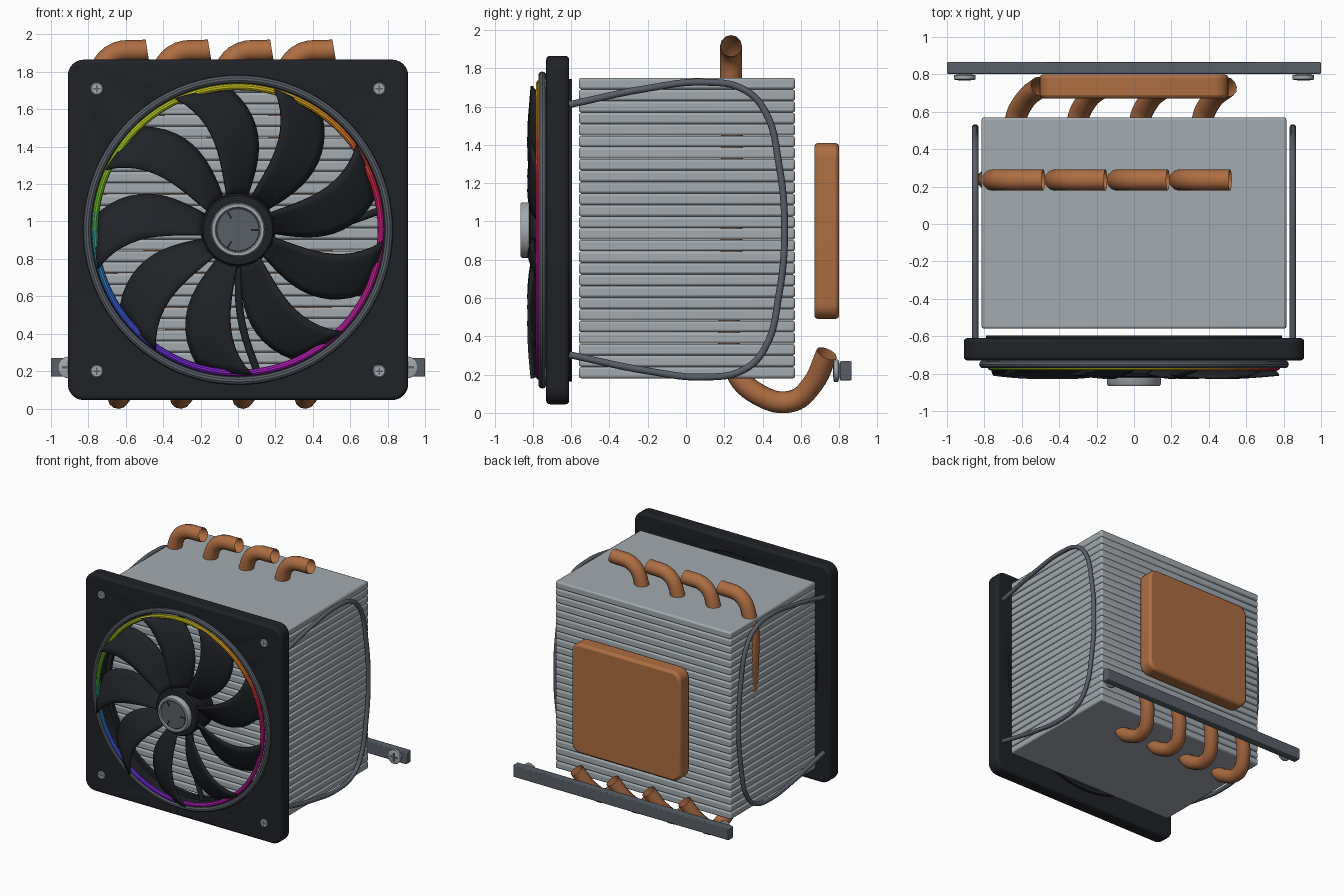
import bpy, bmesh, math
from mathutils import Vector, Matrix

if "Cube" in bpy.data.objects:
    bpy.data.objects.remove(bpy.data.objects["Cube"])

CZ = 0.955  # height of the fan axis


def material(name, rgb):
    m = bpy.data.materials.new(name)
    m.diffuse_color = (*rgb, 1)
    m.use_nodes = True
    m.node_tree.nodes["Principled BSDF"].inputs["Base Color"].default_value = m.diffuse_color
    return m


BLACK = material("black_plastic", (0.014, 0.016, 0.02))
FIN = material("aluminium", (0.36, 0.40, 0.43))
STEEL = material("dark_steel", (0.10, 0.115, 0.14))
SILVER = material("silver", (0.36, 0.39, 0.42))
COPPER = material("copper", (0.42, 0.155, 0.055))


def activate(ob):
    bpy.ops.object.select_all(action='DESELECT')
    ob.select_set(True)
    bpy.context.view_layer.objects.active = ob


def finish(name, bm, mat, smooth=True):
    bmesh.ops.recalc_face_normals(bm, faces=bm.faces)
    me = bpy.data.meshes.new(name)
    bm.to_mesh(me)
    bm.free()
    ob = bpy.data.objects.new(name, me)
    bpy.context.collection.objects.link(ob)
    me.materials.append(mat)
    if smooth:
        activate(ob)
        bpy.ops.object.shade_smooth_by_angle(angle=math.radians(35))
    return ob


def bevel(ob, width, segments=2):
    m = ob.modifiers.new("bevel", 'BEVEL')
    m.width, m.segments, m.limit_method = width, segments, 'ANGLE'
    m.angle_limit = math.radians(40)


def plate(name, x, y, z, mat, corner=0.0, edge=0.01):
    """Box from ranges; corners rounded about the y axis, then edges softened."""
    bm = bmesh.new()
    bmesh.ops.create_cube(bm, size=1)
    for v in bm.verts:
        v.co = Vector([a + (b - a) * (c + 0.5) for (a, b), c in zip((x, y, z), v.co)])
    if corner:
        es = [e for e in bm.edges if abs(e.verts[0].co.y - e.verts[1].co.y) > 1e-4]
        bmesh.ops.bevel(bm, geom=es, offset=corner, segments=6, profile=0.5, affect='EDGES')
    ob = finish(name, bm, mat)
    if edge:
        bevel(ob, edge)
    return ob


def lathe(name, profile, mat, x=0, z=CZ, closed=False, seg=64):
    """Spin (radius, y) points about an axis parallel to y."""
    bm = bmesh.new()
    rings = [[bm.verts.new((x + r * math.cos(k * math.tau / seg), y,
                            z + r * math.sin(k * math.tau / seg))) for k in range(seg)]
             for r, y in profile]
    pairs = list(zip(rings, rings[1:])) + ([(rings[-1], rings[0])] if closed else [])
    for a, b in pairs:
        for k in range(seg):
            n = (k + 1) % seg
            bm.faces.new((a[k], a[n], b[n], b[k]))
    if not closed:
        bm.faces.new(rings[0])
        bm.faces.new(rings[-1])
    return finish(name, bm, mat)


def circle(r, y, rad, n=10):
    return [(r + rad * math.cos(i * math.tau / n), y + rad * math.sin(i * math.tau / n)) for i in range(n)]


def tube(name, pts, rad, mat, caps=False):
    cu = bpy.data.curves.new(name, 'CURVE')
    cu.dimensions = '3D'
    cu.bevel_depth, cu.bevel_resolution, cu.resolution_u = rad, 4, 6
    cu.use_fill_caps = caps
    sp = cu.splines.new('BEZIER')
    sp.bezier_points.add(len(pts) - 1)
    for bp, p in zip(sp.bezier_points, pts):
        bp.co = p
        bp.handle_left_type = bp.handle_right_type = 'AUTO'
    ob = bpy.data.objects.new(name, cu)
    bpy.context.collection.objects.link(ob)
    cu.materials.append(mat)
    activate(ob)
    bpy.ops.object.convert(target='MESH')
    bpy.ops.object.shade_smooth_by_angle(angle=math.radians(50))


def screw(name, x, z, r, y0, y1):
    """Pan head facing -y with a cross recess mark."""
    lathe(name, [(r * 0.55, y1), (r, y1 - 0.25 * (y1 - y0)), (r, y0 + 0.004), (r * 0.85, y0)], SILVER, x, z, seg=24)
    a, b = r * 0.6, r * 0.12
    plate(name + "_slot_a", (x - a, x + a), (y0 - .002, y0 + .004), (z - b, z + b), STEEL, edge=0)
    plate(name + "_slot_b", (x - b, x + b), (y0 - .002, y0 + .004), (z - a, z + a), STEEL, edge=0)


# Fin stack
N = 26
pitch = (1.75 - 0.18) / N
for i in range(N):
    z0 = 0.18 + i * pitch
    plate(f"fin_{i + 1}", (-.815, .815), (-.56, .57), (z0, z0 + pitch - 0.001), FIN, edge=0.013)

# Copper contact plate
plate("contact_plate", (-.505, .505), (.67, .80), (.49, 1.41), COPPER, corner=0.08, edge=0.02)

# Heat pipes: up through the fins, hooked at both ends
PIPE = [(-.485, .235, 1.917), (-.68, .235, 1.885), (-.755, .235, 1.74), (-.777, .24, 1.4),
        (-.70, .24, .7), (-.645, .26, .22), (-.635, .38, .095), (-.635, .55, .06),
        (-.585, .66, .15), (-.50, .735, .31)]
for i in range(4):
    tube(f"heat_pipe_{i + 1}", [(x + i * 0.333, y, z) for x, y, z in PIPE], 0.057, COPPER)

# Mounting bar and its screws
plate("mounting_bar", (-1, 1), (.803, .865), (.17, .27), STEEL, edge=0.006)
for s in (-1, 1):
    screw(f"bar_screw_{s}", s * 0.905, 0.22, 0.058, 0.77, 0.803)

# Wire fan clips on both sides
WIRE = [(-.61, 1.61), (-.2, 1.695), (.1, 1.727), (.3, 1.69), (.41, 1.58), (.485, 1.3), (.515, .955)]
WIRE += [(y, 2 * 0.957 - z) for y, z in WIRE[-2::-1]]
for s in (-1, 1):
    tube(f"wire_clip_{s}", [(s * 0.849, y, z) for y, z in WIRE], 0.018, STEEL, True)

# Fan frame with a round opening
frame = plate("fan_frame", (-.91, .91), (-.73, -.61), (CZ - .91, CZ + .91), BLACK, corner=0.085, edge=0)
cutter = lathe("opening_cutter", [(0.785, -1), (0.785, -.4)], BLACK, seg=96)
cutter.hide_render = True
cut = frame.modifiers.new("opening", 'BOOLEAN')
cut.operation, cut.object, cut.solver = 'DIFFERENCE', cutter, 'EXACT'
activate(frame)
bpy.ops.object.modifier_apply(modifier="opening")
bpy.data.objects.remove(cutter)
bevel(frame, 0.02, 3)
lathe("rear_lip", [(.79, -.63), (.79, -.595), (.755, -.595), (.755, -.63)], BLACK, closed=True)
for sx in (-1, 1):
    for sz in (-1, 1):
        screw(f"frame_screw_{sx}_{sz}", sx * 0.755, CZ + sz * 0.755, 0.034, -.737, -.725)

# Grey trim ring
lathe("trim_ring", circle(0.806, -.75, 0.022), STEEL, closed=True, seg=96)

# Rainbow light ring: (angle, colour) stops blended around the circle
STOPS = [(0, (.78, .13, .52)), (20, (.80, .15, .25)), (42, (.82, .45, .15)), (85, (.78, .72, .13)),
         (140, (.65, .76, .15)), (170, (.38, .70, .15)), (187, (.15, .55, .62)), (212, (.2, .35, .8)),
         (245, (.42, .16, .8)), (290, (.72, .14, .72)), (360, (.78, .13, .52))]
led = lathe("light_ring", circle(0.765, -.765, 0.018), BLACK, closed=True, seg=96)
led.data.materials.clear()
for k in range(48):
    a = (k + 0.5) * 7.5
    for (a0, c0), (a1, c1) in zip(STOPS, STOPS[1:]):
        if a0 <= a < a1:
            t = (a - a0) / (a1 - a0)
            rgb = [(u + (v - u) * t) ** 2.2 for u, v in zip(c0, c1)]
    led.data.materials.append(material(f"light_{k + 1}", rgb))
for p in led.data.polygons:
    p.material_index = int(math.degrees(math.atan2(p.center.z - CZ, p.center.x)) % 360 / 7.5) % 48

# Hub and centre cap
lathe("fan_hub", [(.15, -.65), (.19, -.66), (.195, -.80), (.185, -.815), (.14, -.82)], BLACK)
lathe("hub_ring", [(.145, -.80), (.145, -.855), (.138, -.865), (.122, -.865), (.115, -.855), (.115, -.80)], SILVER, closed=True)
lathe("hub_cap", [(.118, -.80), (.118, -.855), (.112, -.86)], STEEL)
for k in range(3):
    m = plate(f"cap_mark_{k + 1}", (.07, .11), (-.863, -.855), (-.005, .005), BLACK, edge=0)
    m.data.transform(Matrix.Translation((0, 0, CZ)) @ Matrix.Rotation(math.radians(120 * k), 4, 'Y'))

# Swept blades: edge angles as quadratic curves through root, middle and tip


def quad(a, b, c, t):
    return a * (1 - t) * (1 - 2 * t) + b * 4 * t * (1 - t) + c * t * (2 * t - 1)


for k in range(9):
    bm = bmesh.new()
    grid = []
    for i in range(13):
        t = i / 12
        lead, trail = quad(16, 13, 23.5, t), quad(-17, -15.5, 1, t)
        row = []
        for j in range(7):
            s = j / 6
            a = math.radians(92 + 40 * k + lead + (trail - lead) * s)
            r = 0.185 + (0.592 - 0.027 * s) * t
            y = -.80 - 0.02 * math.sin(math.pi * t) + 0.10 * s ** 1.2 - 0.005 * t
            row.append(bm.verts.new((r * math.cos(a), y, CZ + r * math.sin(a))))
        grid.append(row)
    for r0, r1 in zip(grid, grid[1:]):
        for j in range(6):
            bm.faces.new((r0[j], r0[j + 1], r1[j + 1], r1[j]))
    blade = finish(f"blade_{k + 1}", bm, BLACK)
    sol = blade.modifiers.new("thickness", 'SOLIDIFY')
    sol.thickness, sol.offset = 0.014, 0

# Motor mount and curved struts behind the blades
lathe("motor_mount", [(.19, -.655), (.20, -.645), (.20, -.605), (.19, -.60)], BLACK)
for k in range(4):
    pts = []
    for r, d in ((.18, 0), (.48, 2), (.79, 8)):
        a = math.radians(90 * k + d)
        pts.append((r * math.cos(a), -.625, CZ + r * math.sin(a)))
    tube(f"strut_{k + 1}", pts, 0.02, BLACK, True)
